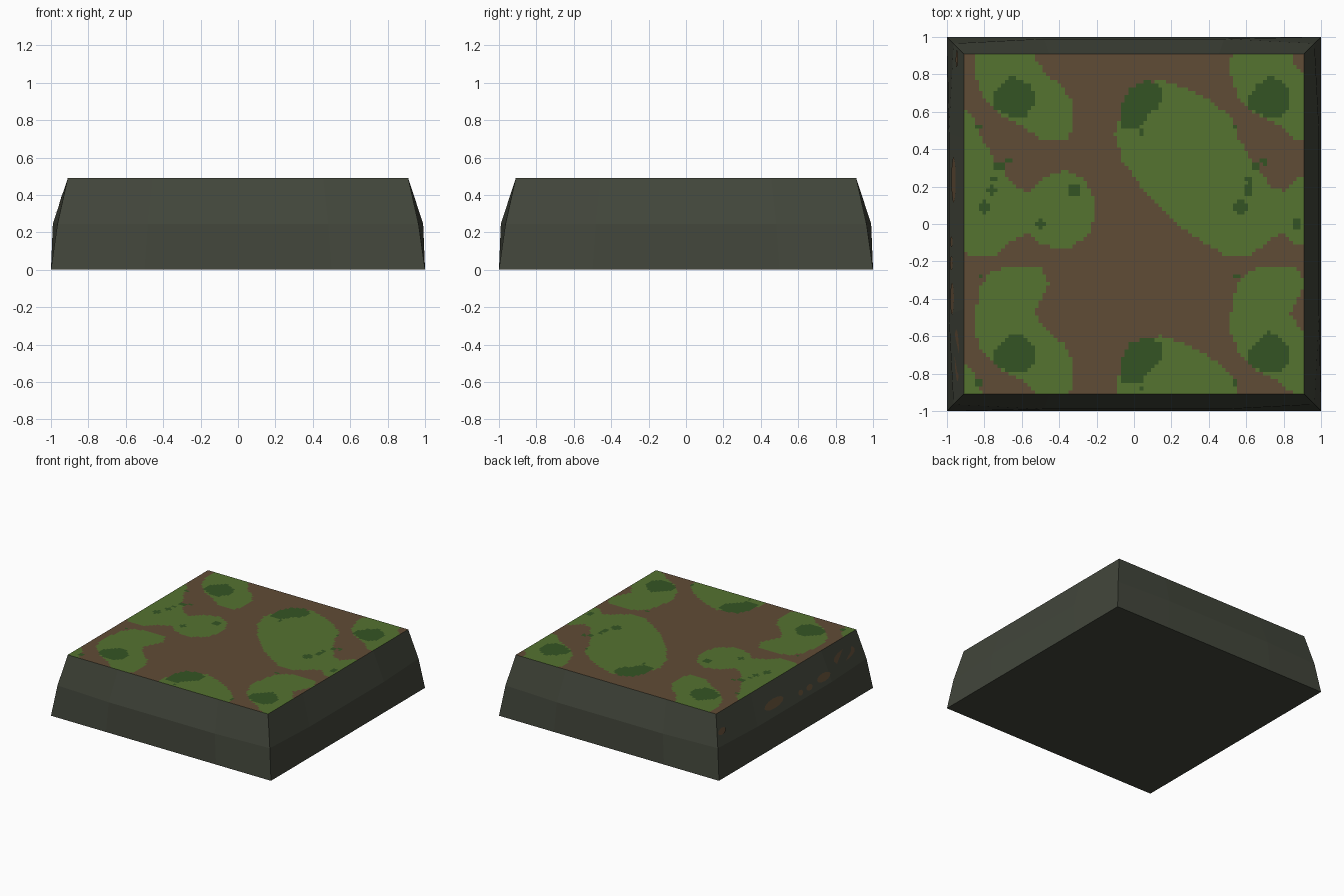
import bpy, bmesh, math
from mathutils import Vector

if "Cube" in bpy.data.objects:
    bpy.data.objects.remove(bpy.data.objects["Cube"])

H, TOP, TILE = 0.49, 0.91, 1.37


def material(name, rgb):
    m = bpy.data.materials.new(name)
    lin = [((c / 255 + 0.055) / 1.055) ** 2.4 for c in rgb]
    m.diffuse_color = (*lin, 1)
    m.use_nodes = True
    m.node_tree.nodes["Principled BSDF"].inputs["Base Color"].default_value = m.diffuse_color
    return m


stone = material("dark stone", (66, 70, 59))
soil = material("brown soil", (96, 76, 54))
grass = material("green grass", (85, 115, 48))
moss = material("dark moss", (52, 84, 36))


def finish(bm, name, mats):
    mesh = bpy.data.meshes.new(name)
    bm.to_mesh(mesh)
    bm.free()
    for m in mats:
        mesh.materials.append(m)
    ob = bpy.data.objects.new(name, mesh)
    bpy.context.collection.objects.link(ob)
    return ob


# Point on a side wall: s = side index, u along the wall (-1..1), z height
def wall(s, u, z, offset=0.0):
    mid = 0.99 - 0.025 * max(0, abs(u) - 0.5) / 0.5
    if z < 0.245:
        out = 1 + (mid - 1) * z / 0.245
        half = 1 - 0.035 * z / 0.245
    else:
        k = (z - 0.245) / 0.245
        out = mid + (TOP - mid) * k
        half = 0.965 + (TOP - 0.965) * k
    a = s * math.pi / 2
    x, y = u * half, -out - offset
    return Vector((x * math.cos(a) - y * math.sin(a),
                   x * math.sin(a) + y * math.cos(a), z))


# Stone block: four gently bulging walls and a flat underside
bm = bmesh.new()
for s in range(4):
    rows = [[bm.verts.new(wall(s, -1 + i * 0.5, z)) for i in range(5)]
            for z in (0, 0.245, H)]
    for lo, hi in zip(rows, rows[1:]):
        for i in range(4):
            bm.faces.new((lo[i], lo[i + 1], hi[i + 1], hi[i]))
bmesh.ops.remove_doubles(bm, verts=bm.verts, dist=0.003)
rim = [e for e in bm.edges if e.is_boundary and all(v.co.z < 0.01 for v in e.verts)]
bmesh.ops.contextual_create(bm, geom=rim)
bmesh.ops.recalc_face_normals(bm, faces=bm.faces)
finish(bm, "stone_block", [stone])

# Outlines of the ground patches, repeating every TILE in x and y
grass_shapes = [
    [(-.76, -.25), (-.68, -.23), (-.5, -.23), (-.45, -.32), (-.5, -.41), (-.53, -.48),
     (-.48, -.56), (-.38, -.64), (-.33, -.72), (-.32, -.85), (-.36, -.92), (-.5, -.92),
     (-.6, -.84), (-.72, -.78), (-.81, -.69), (-.85, -.58), (-.85, -.48), (-.82, -.33)],
    [(.14, .77), (.27, .73), (.42, .65), (.52, .57), (.55, .47), (.63, .34), (.73, .2),
     (.81, .17), (.88, .25), (1, .29), (1.1, .24), (1.16, .13), (1.17, .05), (1.12, -.07),
     (1, -.14), (.87, -.11), (.8, -.05), (.73, -.08), (.62, -.17), (.51, -.18),
     (.38, -.1), (.25, -.02), (.14, .09), (.03, .21), (-.06, .34), (-.1, .48),
     (-.07, .59), (0, .71)],
]
moss_shapes = [
    [(-.76, .68), (-.71, .74), (-.65, .79), (-.59, .77), (-.53, .71), (-.53, .64),
     (-.58, .58), (-.67, .58), (-.76, .62)],
    [(-.07, .51), (-.08, .61), (-.02, .73), (.08, .77), (.15, .73), (.14, .64),
     (.08, .58), (.03, .51), (-.03, .52)],
]
moss_spots = [(-.32, .18, .036), (-.5, 0, .028), (-.8, .09, .036), (-.76, .18, .025),
              (-.75, .24, .02), (-.72, .31, .028), (-.67, .34, .02), (.04, .49, .018),
              (-.83, .52, .018), (-.82, -.28, .015)]


def inside(x, y, poly):
    hit = False
    for (x1, y1), (x2, y2) in zip(poly, poly[1:] + poly[:1]):
        if (y1 > y) != (y2 > y) and x < (x2 - x1) * (y - y1) / (y2 - y1) + x1:
            hit = not hit
    return hit


def ground_kind(x, y):
    copies = [(x + i * TILE, y + j * TILE) for i in (-1, 0, 1) for j in (-1, 0, 1)]
    for px, py in copies:
        if any(inside(px, py, p) for p in moss_shapes):
            return 2
        if any(math.hypot(px - a, py - b) < r for a, b, r in moss_spots):
            return 2
    return int(any(inside(px, py, p) for px, py in copies for p in grass_shapes))


# Flat top, coloured cell by cell
bm = bmesh.new()
bmesh.ops.create_grid(bm, x_segments=91, y_segments=91, size=TOP)
for f in bm.faces:
    c = f.calc_center_median()
    f.material_index = ground_kind(c.x, c.y)
    if f.normal.z < 0:
        f.normal_flip()
bmesh.ops.translate(bm, verts=bm.verts, vec=(0, 0, H))
finish(bm, "ground_top", [soil, grass, moss])

# Soil showing through the left wall: u, z, half length, half height
bm = bmesh.new()
for u, z, a, b in [(-.94, .35, .05, .025), (-.25, .335, .13, .035), (.1, .3, .03, .02),
                   (.22, .3, .04, .022), (.42, .31, .09, .03), (.75, .37, .15, .045)]:
    ring = [bm.verts.new(wall(3, u + a * math.cos(t * math.pi / 6),
                              z + b * math.sin(t * math.pi / 6), 0.004)) for t in range(12)]
    bm.faces.new(ring)
finish(bm, "wall_soil_patches", [soil])
